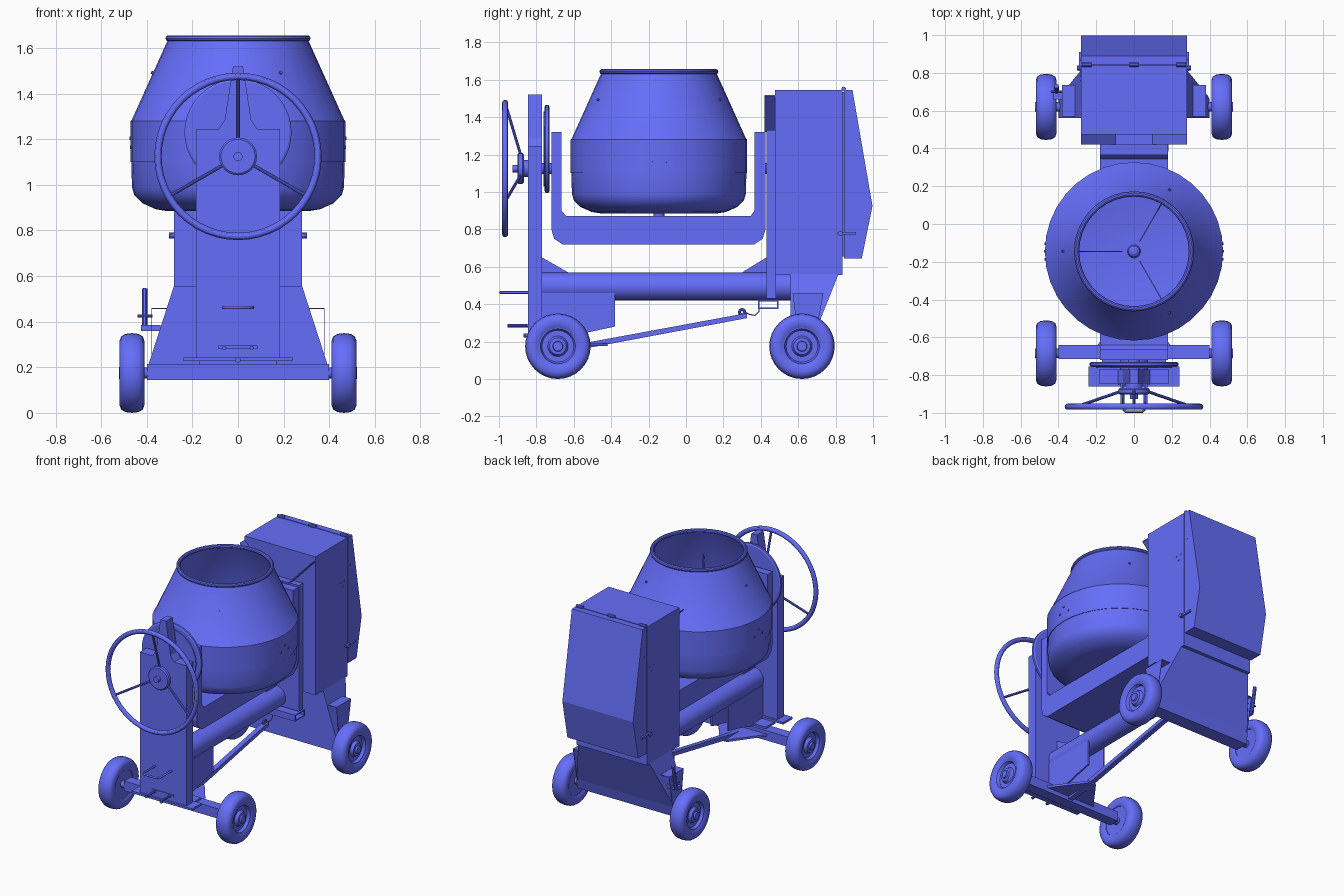
import bpy, bmesh, math
from mathutils import Vector, Matrix

if "Cube" in bpy.data.objects:
    bpy.data.objects.remove(bpy.data.objects["Cube"])

blue = bpy.data.materials.new('blue_paint')
blue.diffuse_color = (.13, .155, .95, 1)
blue.use_nodes = True
blue.node_tree.nodes["Principled BSDF"].inputs["Base Color"].default_value = blue.diffuse_color


def finish(name, bm, smooth=None):
    bmesh.ops.recalc_face_normals(bm, faces=bm.faces)
    me = bpy.data.meshes.new(name)
    bm.to_mesh(me)
    bm.free()
    me.materials.append(blue)
    ob = bpy.data.objects.new(name, me)
    bpy.context.collection.objects.link(ob)
    if smooth:
        bpy.ops.object.select_all(action='DESELECT')
        ob.select_set(True)
        bpy.context.view_layer.objects.active = ob
        bpy.ops.object.shade_smooth_by_angle(angle=math.radians(smooth))
    return ob


def prism(name, pts, axis, a, b):
    """Extrude a 2D outline along an axis from a to b."""
    put = {'x': lambda p, t: (t, p[0], p[1]), 'y': lambda p, t: (p[0], t, p[1]),
           'z': lambda p, t: (p[0], p[1], t)}[axis]
    bm = bmesh.new()
    lo = [bm.verts.new(put(p, a)) for p in pts]
    hi = [bm.verts.new(put(p, b)) for p in pts]
    bm.faces.new(lo)
    bm.faces.new(hi)
    for i in range(len(pts)):
        j = (i + 1) % len(pts)
        bm.faces.new((lo[i], lo[j], hi[j], hi[i]))
    return finish(name, bm)


def box(name, x0, x1, y0, y1, z0, z1):
    return prism(name, [(x0, y0), (x1, y0), (x1, y1), (x0, y1)], 'z', z0, z1)


def lathe(name, prof, center, direction=(0, 0, 1), n=32, closed=False, smooth=30):
    """Revolve (radius, height) points around a direction."""
    m = Matrix.Translation(center) @ Vector((0, 0, 1)).rotation_difference(Vector(direction)).to_matrix().to_4x4()
    bm = bmesh.new()
    rings = []
    for r, h in prof:
        if r < 1e-6:
            rings.append([bm.verts.new(m @ Vector((0, 0, h)))] * n)
        else:
            rings.append([bm.verts.new(m @ Vector((r * math.cos(2 * math.pi * i / n),
                         r * math.sin(2 * math.pi * i / n), h))) for i in range(n)])
    pairs = list(zip(rings, rings[1:])) + ([(rings[-1], rings[0])] if closed else [])
    for A, B in pairs:
        for i in range(n):
            j = (i + 1) % n
            bm.faces.new(list(dict.fromkeys((A[i], A[j], B[j], B[i]))))
    return finish(name, bm, smooth)


def rod(name, p, q, r, n=16):
    d = Vector(q) - Vector(p)
    return lathe(name, [(0, 0), (r, 0), (r, d.length), (0, d.length)], p, d.normalized(), n)


def bent_rod(name, pts, r):
    cu = bpy.data.curves.new(name, 'CURVE')
    cu.dimensions = '3D'
    cu.bevel_depth = r
    cu.bevel_resolution = 2
    cu.use_fill_caps = True
    cu.materials.append(blue)
    sp = cu.splines.new('POLY')
    sp.points.add(len(pts) - 1)
    for s, p in zip(sp.points, pts):
        s.co = (*p, 1)
    ob = bpy.data.objects.new(name, cu)
    bpy.context.collection.objects.link(ob)


def circle(r, k, cx=0, cy=0):
    return [(cx + r * math.cos(2 * math.pi * i / k), cy + r * math.sin(2 * math.pi * i / k)) for i in range(k)]


# mixing drum with open mouth, overlapping shell bands and rolled rim
DY = -0.145
lathe('drum', [(0, .885), (.31, .885), (.36, .893), (.42, .92), (.455, .955), (.465, .99), (.468, 1.1),
               (.472, 1.1), (.472, 1.28), (.466, 1.285), (.308, 1.635), (.298, 1.635), (.455, 1.28),
               (.455, 1.0), (.40, .93), (.31, .9), (0, .9)], (0, DY, 0), n=36)
lathe('drum_rim', circle(.014, 10, .304, 1.643), (0, DY, 0), n=36, closed=True)
lathe('drum_hub', [(.035, .9), (.03, .92), (.03, .95), (.015, .96), (0, .96)], (0, DY, 0), n=16)
rod('drum_shaft', (0, DY, .8), (0, DY, .89), .03)
for k in range(3):
    a = math.radians(60 + 120 * k)
    ob = prism('mixing_blade', [(.06, .91), (.38, .93), (.44, 1.0), (.45, 1.2), (.36, 1.45),
                               (.29, 1.45), (.31, 1.2), (.25, 1.0), (.06, .96)], 'y', -.003, .003)
    ob.rotation_euler.z = a
    ob.location = (0, DY, 0)
    c, s = math.cos(a), math.sin(a)
    rod('drum_bolt', (.37 * c, DY + .37 * s, 1.49), (.381 * c, DY + .381 * s, 1.494), .007, 8)
for a in (0, 180):
    for da, z in ((-5, 1.165), (0, 1.205), (5, 1.165)):
        c, s = math.cos(math.radians(a + da)), math.sin(math.radians(a + da))
        rod('drum_bolt', (.465 * c, DY + .465 * s, z), (.476 * c, DY + .476 * s, z), .007, 8)

# tilting yoke under the drum
prism('yoke', [(-.72, 1.32), (-.72, .80), (-.705, .75), (-.66, .72), (.365, .72), (.41, .75), (.425, .80),
               (.425, 1.32), (.365, 1.32), (.365, .90), (.345, .87), (-.64, .87), (-.665, .90), (-.665, 1.32)],
      'x', -.18, .18)
rod('front_pivot', (0, -.86, 1.125), (0, -.70, 1.125), .03)
rod('rear_pivot', (0, .40, 1.125), (0, .5, 1.125), .03)
lathe('tilt_gear', [(0, 0), (.2, 0), (.2, .006), (.225, .006), (.235, .012), (.235, .026), (.225, .032), (0, .032)],
      (0, -.762, 1.23), (0, 1, 0), n=40)

# front column with tapered gear guard on top
box('front_column', -.185, .185, -.845, -.77, .23, 1.245)
prism('gear_guard', [(-.085, 1.245), (-.058, 1.285), (-.022, 1.52), (.022, 1.52), (.058, 1.285), (.085, 1.245)],
      'y', -.845, -.77)
box('column_foot', -.24, .24, -.86, -.755, .228, .243)
box('column_base', -.17, .17, -.77, -.66, .213, .228)
for s in (-1, 1):
    prism('front_bracket', [(-.77, .46), (-.38, .46), (-.38, .28), (-.52, .25), (-.64, .215), (-.77, .215)],
          'x', s * .065 - .006, s * .065 + .006)

# hand wheel
HZ = 1.125
lathe('wheel_ring', circle(.016, 12, .351, 0), (0, -.967, HZ), (0, 1, 0), n=48, closed=True)
lathe('wheel_hub', [(0, -.04), (.02, -.04), (.02, -.015), (.075, -.015), (.083, -.008), (.083, .012), (.075, .02),
                    (.045, .02), (.045, .05), (0, .05)], (0, -.887, HZ), (0, 1, 0), n=24)
for a in (90, 210, 330):
    c, s = math.cos(math.radians(a)), math.sin(math.radians(a))
    rod('wheel_spoke', (.06 * c, -.88, HZ + .06 * s), (.348 * c, -.966, HZ + .348 * s), .008, 10)

# backbone tube and gussets
rod('main_tube', (0, -.78, .495), (0, .58, .495), .075, 24)
for pts in ([(-.77, .65), (-.77, .55), (-.61, .55), (-.63, .57)], [(.43, .65), (.43, .55), (.27, .55), (.30, .57)]):
    prism('tube_gusset', pts, 'x', -.006, .006)
box('rear_post', -.18, .18, .43, .48, .43, 1.33)
prism('splash_guard', [(-.28, 1.51), (-.1, 1.32), (.1, 1.32), (.28, 1.51), (.28, 1.518), (.097, 1.328),
                       (-.097, 1.328), (-.28, 1.518)], 'y', .42, .48)
for z0 in (.375, .413):
    box('cross_channel_plate', -.18, .182, .385, .495, z0, z0 + .008)
for y0 in (.385, .487):
    box('cross_channel_wall', -.18, .182, y0, y0 + .008, .375, .421)

# motor housing and sloped rear door
box('motor_housing', -.28, .28, .475, .838, .555, 1.545)
prism('rear_door', [(.845, .645), (.94, .645), (.997, .925), (.89, 1.545), (.845, 1.545)], 'x', -.28, .28)
box('door_seal', -.27, .27, .83, .85, .655, 1.535)
for x in (-.25, 0, .25):
    rod('door_hinge', (x - .025, .843, 1.551), (x + .025, .843, 1.551), .012, 10)
for s in (-1, 1):
    box('door_latch', min(s * .279, s * .292), max(s * .279, s * .292), .81, .91, .772, .786)
    rod('latch_knob', (s * .28, .825, .778), (s * .303, .825, .778), .014, 10)
    for y, z in ((.76, 1.25), (.785, 1.215), (.805, 1.25), (.87, 1.34)):
        rod('housing_bolt', (s * .275, y, z), (s * .283, y, z), .006, 8)

# flared rear skirt: narrow at the housing, wide at the axle
bm = bmesh.new()
rows = [[bm.verts.new(p) for p in ((-w, .56, z), (w, .56, z), (w, y, z), (-w, y, z))]
        for w, y, z in ((.28, .815, .56), (.39, .68, .22), (.40, .66, .145))]
for A, B in zip(rows, rows[1:]):
    for i in range(4):
        j = (i + 1) % 4
        bm.faces.new((A[i], A[j], B[j], B[i]))
bm.faces.new(rows[0])
bm.faces.new(rows[-1])
finish('rear_skirt', bm)

# fender sheets beside the skirt
for s in (-1, 1):
    box('fender_top', min(s * .29, s * .38), max(s * .29, s * .38), .57, .735, .456, .459)
    prism('fender_side', [(.57, .457), (.735, .457), (.69, .22), (.60, .22)], 'x', s * .379 - .0015, s * .379 + .0015)

# axles and four road wheels
WZ = .175
box('front_axle', -.4, .4, -.715, -.64, .145, .215)
for y in (-.685, .62):
    rod('axle_spindle', (-.5, y, WZ), (.5, y, WZ), .025)
    for s in (-1, 1):
        lathe('tyre', [(.1, -.045), (.115, -.053), (.14, -.055), (.16, -.048), (.171, -.03), (.175, 0),
                       (.171, .03), (.16, .048), (.14, .055), (.115, .053), (.1, .045)],
              (s * .465, y, WZ), (s, 0, 0), n=32, closed=True, smooth=50)
        lathe('wheel_rim', [(0, -.03), (.1, -.04), (.102, .045), (.094, .045), (.085, .025), (.055, .025),
                            (.045, .045), (.028, .047), (.025, .058), (0, .058)], (s * .465, y, WZ), (s, 0, 0), n=24)

# tow bar hinged on the front axle
prism('tow_bar', [(-.66, .155), (-.5, .17), (.325, .325), (.325, .352), (-.5, .2), (-.66, .18)], 'x', -.018, .018)
prism('tow_bar_plate', [(-.2, -.65), (.2, -.65), (.03, -.42), (-.03, -.42)], 'z', .175, .19)
lathe('tow_eye', circle(.008, 8, .014, 0), (0, .30, .357), (1, 0, 0), n=16, closed=True)
bent_rod('tow_bar_chain', [(0, .31, .36), (0, .34, .345), (0, .37, .34), (0, .39, .36), (0, .39, .39)], .003)

# front handle hook, pedal rods and brake lever
bent_rod('front_hook', [(-.065, -.84, .462), (-.065, -.97, .462), (-.045, -.993, .462),
                        (.045, -.993, .462), (.065, -.97, .462), (.065, -.84, .462)], .007)
for s in (-1, 1):
    rod('pedal_rod', (s * .06, -.955, .285), (s * .06, -.84, .285), .009, 10)
box('pedal_bracket', -.085, .085, -.852, -.84, .28, .295)
rod('foot_pin', (0, -.87, .232), (0, -.80, .232), .012, 10)
rod('brake_lever', (-.41, .70, .37), (-.41, .73, .545), .012, 10)
box('brake_arm', -.425, -.34, .66, .70, .36, .385)
rod('brake_pin', (-.44, .70, .425), (-.375, .70, .425), .006, 8)
